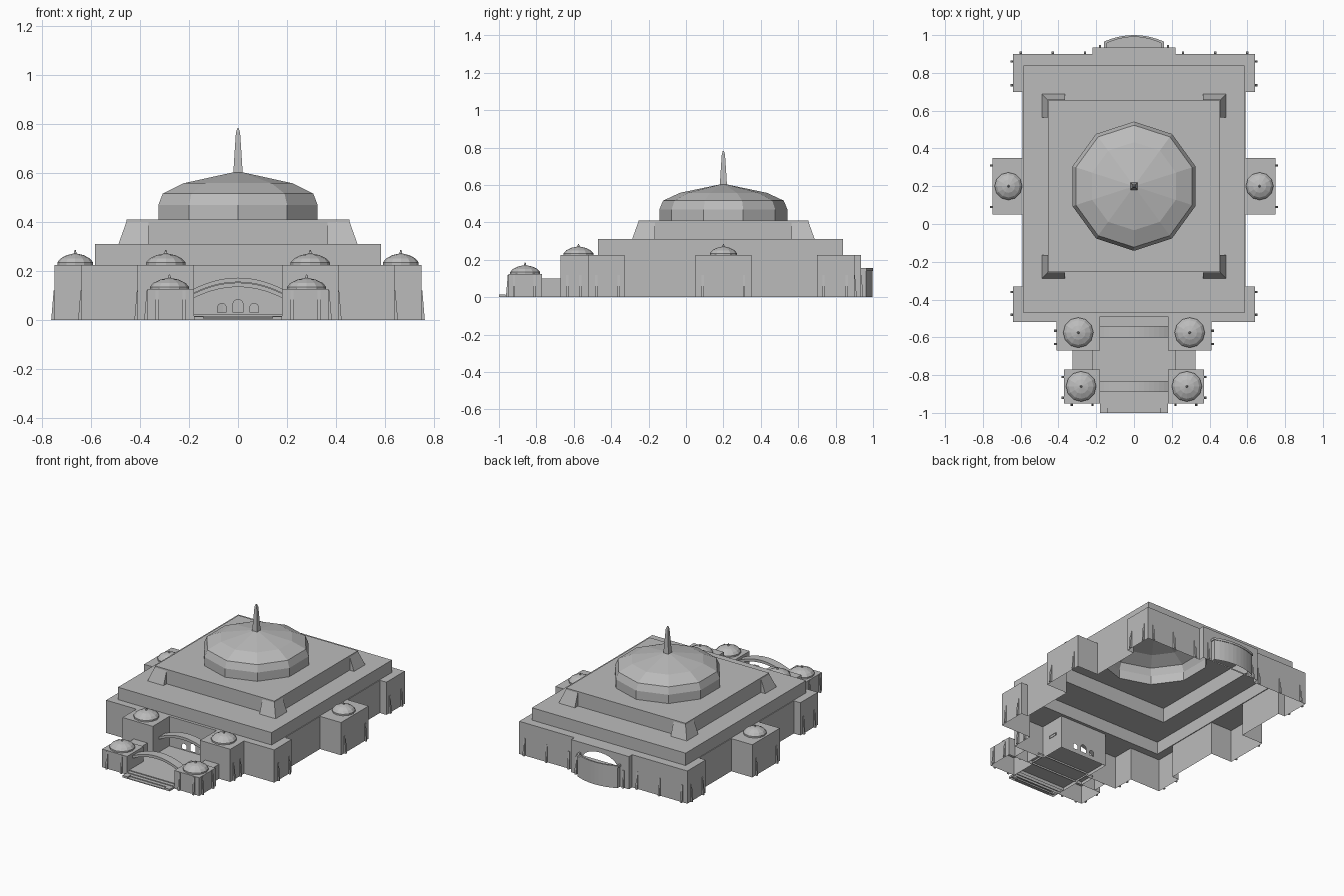
import bpy, bmesh, math
from mathutils import Vector

cube = bpy.data.objects.get("Cube")
if cube:
    bpy.data.objects.remove(cube, do_unlink=True)

stone = bpy.data.materials.new("grey stone")
stone.use_nodes = True
GREY = (0.5, 0.5, 0.5, 1)
stone.diffuse_color = GREY
stone.node_tree.nodes["Principled BSDF"].inputs["Base Color"].default_value = GREY


def finish(name, bm):
    bmesh.ops.remove_doubles(bm, verts=bm.verts, dist=0.0002)
    bmesh.ops.recalc_face_normals(bm, faces=bm.faces)
    me = bpy.data.meshes.new(name)
    bm.to_mesh(me)
    bm.free()
    me.materials.append(stone)
    ob = bpy.data.objects.new(name, me)
    bpy.context.collection.objects.link(ob)
    return ob


def loop_at(bm, pts, z):
    return [bm.verts.new((x, y, z)) for x, y in pts]


def bridge(bm, a, b, skip=()):
    for i in range(len(a)):
        j = (i + 1) % len(a)
        if i not in skip:
            bm.faces.new((a[i], a[j], b[j], b[i]))


def fill(bm, loops, normal):
    edges = []
    for lp in loops:
        for i, v in enumerate(lp):
            w = lp[(i + 1) % len(lp)]
            edges.append(bm.edges.get((v, w)) or bm.edges.new((v, w)))
    bmesh.ops.triangle_fill(bm, use_beauty=True, use_dissolve=False, edges=edges, normal=normal)


def tier(name, outline, z0, z1, hole=None, skip=()):
    """Open-bottomed block whose roof may have an opening."""
    bm = bmesh.new()
    low, top = loop_at(bm, outline, z0), loop_at(bm, outline, z1)
    bridge(bm, low, top, skip)
    fill(bm, [top] + ([loop_at(bm, hole, z1)] if hole else []), Vector((0, 0, 1)))
    return finish(name, bm)


def rect(x0, x1, y0, y1):
    return [(x0, y0), (x1, y0), (x1, y1), (x0, y1)]


def ngon(cx, cy, r, n, rot=0.0):
    return [(cx + r * math.cos(rot + i * math.tau / n), cy + r * math.sin(rot + i * math.tau / n))
            for i in range(n)]


def lathe(name, cx, cy, z, profile, n, rot=0.0):
    bm = bmesh.new()
    rings = [loop_at(bm, ngon(cx, cy, r, n, rot), z + h) for r, h in profile]
    for a, b in zip(rings, rings[1:]):
        bridge(bm, a, b)
    bm.faces.new(rings[-1])
    return finish(name, bm)


def arch_shape(cx, half, z0, spring, crown, n=10):
    arc = [(cx + half * math.cos(math.pi * i / n), spring + (crown - spring) * math.sin(math.pi * i / n))
           for i in range(n + 1)]
    return [(cx - half, z0), (cx + half, z0)] + arc


def pierced_wall(name, half, y, z0, z1, holes):
    bm = bmesh.new()
    loops = [[bm.verts.new((x, y, z)) for x, z in pts]
             for pts in [rect(-half, half, z0, z1)] + holes]
    fill(bm, loops, Vector((0, 1 if y > 0 else -1, 0)))
    return finish(name, bm)


def arch_band(name, y0, y1, half, z_end, z_mid, thick, n=14):
    bm = bmesh.new()
    rows = []
    for i in range(n + 1):
        t = -1 + 2 * i / n
        z = z_end + (z_mid - z_end) * (1 - t * t)
        rows.append([bm.verts.new((t * half, y, h)) for y, h in
                     ((y0, z), (y1, z), (y1, z - thick), (y0, z - thick))])
    for a, b in zip(rows, rows[1:]):
        bridge(bm, a, b)
    return finish(name, bm)


def fin(name, x, y, nx, ny, w=0.006, h=0.12):
    """Small tapering wall fin that leans out towards the ground."""
    bm = bmesh.new()
    def section(out, z):
        return [bm.verts.new((x + nx * o - ny * s, y + ny * o + nx * s, z))
                for o, s in ((0, -w), (out, -w), (out, w), (0, w))]
    low, top = section(0.013, 0), section(0.003, h)
    bridge(bm, low, top)
    bm.faces.new(top)
    finish(name, bm)


CY = 0.2        # centre of the dome
WALL = 0.225    # main wall height

# Main walls: one half outline, mirrored
half = [(0.18, -0.49), (0.18, -0.67), (0.41, -0.67), (0.41, -0.52), (0.64, -0.52), (0.64, -0.33),
        (0.59, -0.33), (0.59, 0.05), (0.75, 0.05), (0.75, 0.35), (0.59, 0.35), (0.59, 0.70),
        (0.64, 0.70), (0.64, 0.90), (0.22, 0.90), (0.22, 0.935)]
outline = half + [(-x, y) for x, y in reversed(half)]
tier2 = rect(-0.585, 0.585, -0.47, 0.84)
tier3 = rect(-0.455, 0.455, CY - 0.455, CY + 0.455)
ROT = math.pi / 2
tier("main_walls", outline, 0, WALL, tier2, skip=(len(half) - 1, len(outline) - 1))
tier("second_tier", tier2, WALL, 0.31, tier3)
tier("third_tier", tier3, 0.31, 0.41, ngon(0, CY, 0.342, 10, ROT))

# Great dome and spire
lathe("great_dome", 0, CY, 0.41, [(0.342, 0), (0.342, 0.06), (0.323, 0.106), (0.233, 0.148), (0.004, 0.196)], 10, ROT)
lathe("spire", 0, CY, 0.60, [(0.027, 0), (0.02, 0.08), (0.012, 0.165), (0.004, 0.183)], 4, math.pi / 4)

# Sloped buttresses on the corners of the third tier
for sx in (1, -1):
    for sy in (1, -1):
        bm = bmesh.new()
        for swap in (False, True):
            def v(a, b, z):
                if swap:
                    a, b = b, a
                return bm.verts.new((sx * a, CY + sy * b, z))
            o, i, e = 0.488, 0.456, 0.365
            bm.faces.new([v(o, o, 0.31), v(o, e, 0.31), v(i, e, 0.40), v(i, i, 0.40)])
            bm.faces.new([v(o, e, 0.31), v(i, e, 0.31), v(i, e, 0.40)])
        finish(("back" if sy > 0 else "front") + ("_left" if sx > 0 else "_right") + "_buttress", bm)

# Entrance wall with three arched doorways, rear wall with an arched opening
doors = [arch_shape(0, 0.02, 0.03, 0.065, 0.083)]
doors += [arch_shape(s * 0.066, 0.017, 0.03, 0.052, 0.067) for s in (-1, 1)]
pierced_wall("entrance_wall", 0.18, -0.49, 0, WALL, doors)
pierced_wall("rear_wall", 0.22, 0.935, 0, WALL, [arch_shape(0, 0.135, 0.01, 0.12, 0.195)])

# Bowed apse with a thin raised lip
def bow(half_w, extra):
    n = 10
    arc = [(half_w * (1 - 2 * i / n), 0.963 + extra + 0.034 * (1 - (1 - 2 * i / n) ** 2))
           for i in range(n + 1)]
    return [(-half_w, 0.935), (half_w, 0.935)] + arc
tier("apse", bow(0.152, 0), 0, 0.14, skip=(0,))
bm = bmesh.new()
bands = [loop_at(bm, bow(w, e), z) for w, e, z in
         ((0.152, 0, 0.14), (0.158, 0.003, 0.14), (0.158, 0.003, 0.155), (0.146, -0.007, 0.155), (0.146, -0.007, 0.14))]
for a, b in zip(bands, bands[1:]):
    bridge(bm, a, b, skip=(0,))
finish("apse_lip", bm)

# Forecourt towers, low link blocks and small domes
SMALL = [(1, 0), (1, 0.01), (0.82, 0.026), (0.48, 0.039), (0.08, 0.046), (0.03, 0.06)]
for s, side in ((1, "left"), (-1, "right")):
    def mirrored(x0, x1, y0, y1):
        return rect(*sorted((s * x0, s * x1)), y0, y1)
    tier(side + "_front_tower", mirrored(0.18, 0.37, -0.95, -0.77), 0, 0.125)
    tier(side + "_link_block", mirrored(0.22, 0.325, -0.77, -0.67), 0, 0.1)
    for part, x, y, z, r in (("side", 0.665, 0.2, WALL, 0.073), ("rear_tower", 0.295, -0.575, WALL, 0.08),
                             ("front_tower", 0.28, -0.86, 0.125, 0.08)):
        lathe(side + "_" + part + "_dome", s * x, y, z, [(k * r, h) for k, h in SMALL], 12)
    # Wall fins
    for x, ys in ((0.64, (-0.48, -0.36, 0.735, 0.86)), (0.75, (0.09, 0.31)),
                  (0.41, (-0.635, -0.565)), (0.37, (-0.92, -0.81))):
        for y in ys:
            fin(side + "_side_fin", s * x, y, s, 0)
    for x in (0.26, 0.43, 0.6):
        fin(side + "_back_fin", s * x, 0.90, 0, 1)
    fin(side + "_apse_fin", s * 0.18, 0.935, 0, 1)
    for x in (0.22, 0.33):
        fin(side + "_front_fin", s * x, -0.95, 0, -1)
    tier(side + "_stair_cheek", mirrored(0.14, 0.18, -1.0, -0.965), 0, 0.014)

# Forecourt floor, stairs and the two free arches
tier("forecourt_floor", rect(-0.22, 0.22, -0.78, -0.66), 0.01, 0.022)
tier("porch_floor", rect(-0.18, 0.18, -0.90, -0.49), 0.01, 0.022)
for i in range(4):
    tier("stair_step", rect(-0.18 if i else -0.14, 0.18 if i else 0.14, -1.0 + 0.025 * i, -0.975 + 0.025 * i),
         0, 0.0055 * (i + 1))
arch_band("front_arch", -0.89, -0.83, 0.185, 0.105, 0.152, 0.018)
arch_band("rear_arch", -0.60, -0.54, 0.185, 0.125, 0.172, 0.018)
